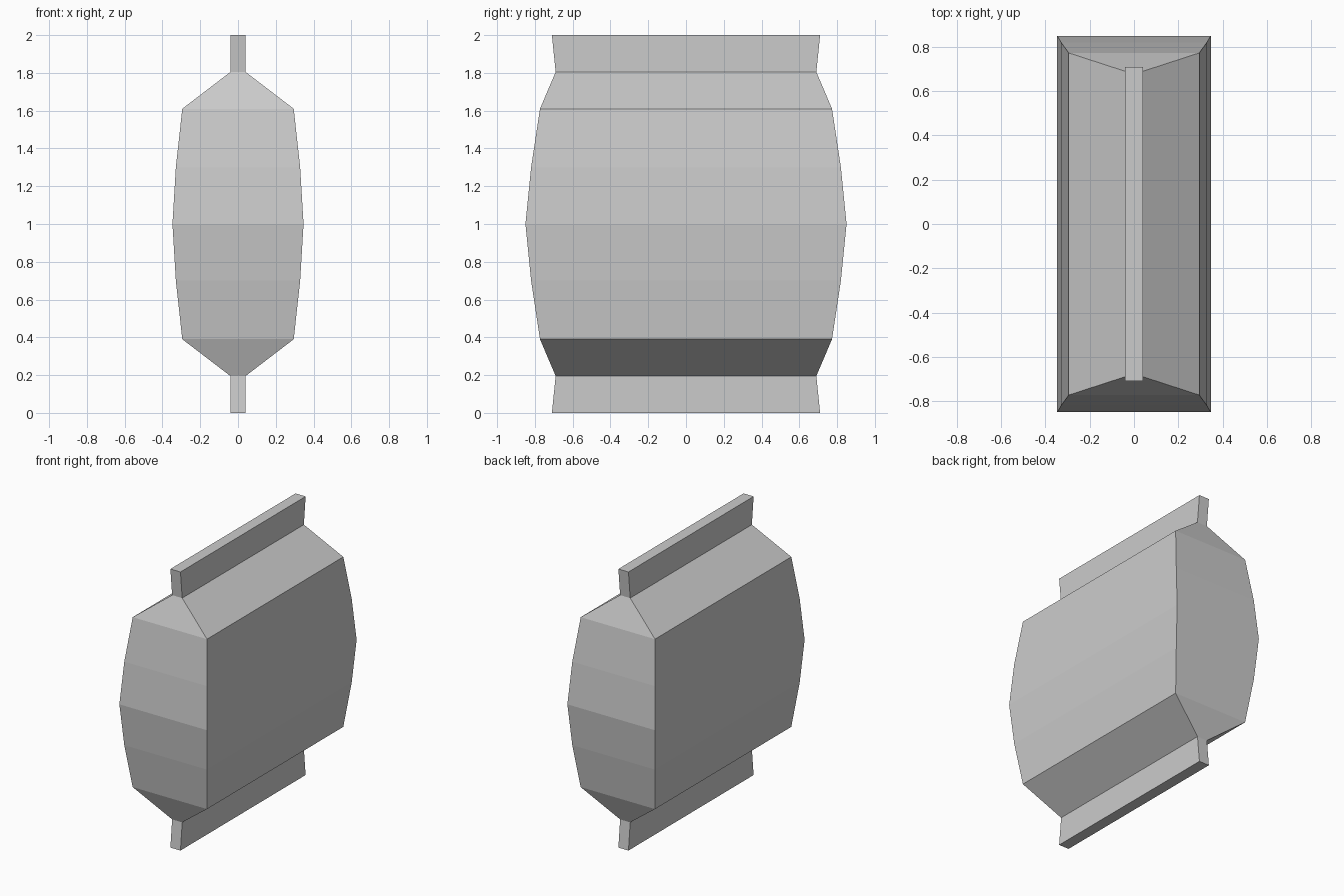
import bpy, bmesh

if "Cube" in bpy.data.objects:
    bpy.data.objects.remove(bpy.data.objects["Cube"])

# Half profile of the pouch, bottom to middle: (z, half width x, half depth y)
half = [(0.0, 0.04, 0.71), (0.195, 0.04, 0.69), (0.39, 0.295, 0.773),
        (0.70, 0.329, 0.82), (1.0, 0.347, 0.85)]
profile = half + [(2 - z, x, y) for z, x, y in reversed(half[:-1])]

# Sealed pouch body: rectangular rings joined from bottom seam to top seam
bm = bmesh.new()
rings = [[bm.verts.new((sx * x, sy * y, z))
          for sx, sy in ((-1, -1), (1, -1), (1, 1), (-1, 1))]
         for z, x, y in profile]
for low, high in zip(rings, rings[1:]):
    for i in range(4):
        j = (i + 1) % 4
        bm.faces.new((low[i], low[j], high[j], high[i]))

# Flat ends of the seams
bm.faces.new(rings[0][::-1])
bm.faces.new(rings[-1])

mesh = bpy.data.meshes.new("sealed_pouch")
bm.to_mesh(mesh)
bm.free()
pouch = bpy.data.objects.new("sealed_pouch", mesh)
bpy.context.collection.objects.link(pouch)
